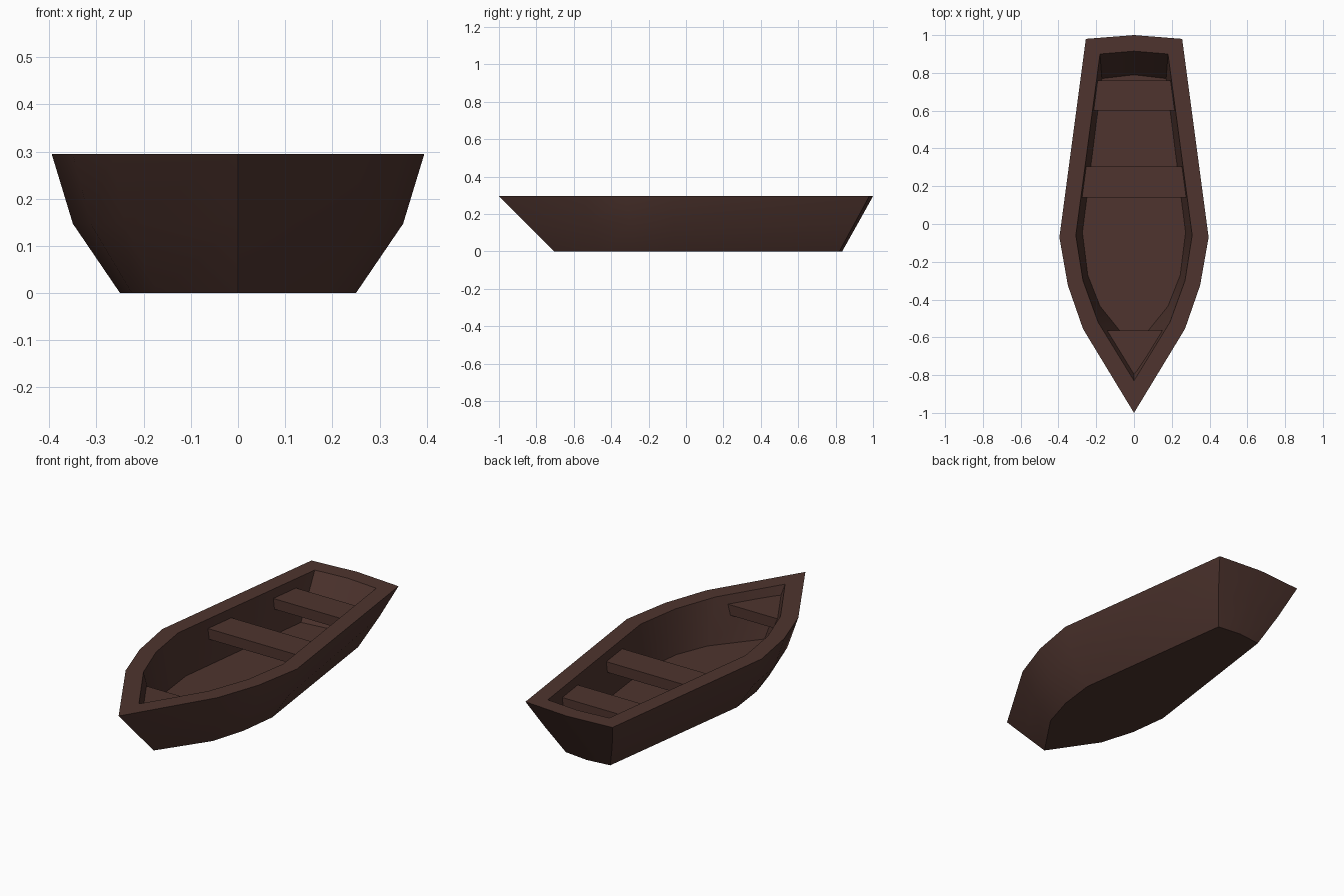
import bpy, bmesh, math

if "Cube" in bpy.data.objects:
    bpy.data.objects.remove(bpy.data.objects["Cube"])

wood = bpy.data.materials.new("dark brown wood")
wood.diffuse_color = (0.0762, 0.0343, 0.0273, 1)
wood.use_nodes = True
wood.node_tree.nodes["Principled BSDF"].inputs["Base Color"].default_value = wood.diffuse_color


def mirrored(half):
    """Half outline from bow to stern, both ends on x = 0 -> closed loop."""
    return half + [(-x, y) for x, y in half[-2:0:-1]]


def loft(name, rings):
    """Closed solid through a list of (outline, z) rings, capped at both ends."""
    bm = bmesh.new()
    loops = [[bm.verts.new((x, y, z)) for x, y in pts] for pts, z in rings]
    n = len(loops[0])
    for a, b in zip(loops, loops[1:]):
        for i in range(n):
            j = (i + 1) % n
            bm.faces.new((a[i], a[j], b[j], b[i]))
    bm.faces.new(loops[0])
    bm.faces.new(loops[-1])
    bmesh.ops.recalc_face_normals(bm, faces=bm.faces)
    me = bpy.data.meshes.new(name)
    bm.to_mesh(me)
    bm.free()
    me.materials.append(wood)
    ob = bpy.data.objects.new(name, me)
    bpy.context.collection.objects.link(ob)
    return ob


# Hull outlines, half of each from bow to stern
bottom = [(0, -0.705), (0.17, -0.455), (0.225, -0.27), (0.25, -0.07), (0.13, 0.82), (0, 0.835)]
top = [(0, -1.0), (0.27, -0.555), (0.35, -0.325), (0.395, -0.07), (0.255, 0.98), (0, 1.0)]
rim = [(0, -0.83), (0.19, -0.52), (0.27, -0.30), (0.308, -0.06), (0.18, 0.90), (0, 0.915)]
floor = [(0, -0.658), (0.18, -0.435), (0.245, -0.27), (0.273, -0.045), (0.17, 0.77), (0, 0.79)]

# The sides bulge outwards at half height
bulge = [0, 0.02, 0.025, 0.0275, 0.005, 0]
middle = [((a[0] + b[0]) / 2 + k, (a[1] + b[1]) / 2) for a, b, k in zip(bottom, top, bulge)]

# Hull: up the outside, over the rim, down the inside to the floor
hull = loft("hull", [(mirrored(bottom), 0), (mirrored(middle), 0.147), (mirrored(top), 0.295),
                     (mirrored(rim), 0.295), (mirrored(floor), 0.07)])
bpy.context.view_layer.objects.active = hull
hull.select_set(True)
bpy.ops.object.shade_smooth_by_angle(angle=math.radians(30))

# Seats: flat planks reaching into the side walls
seats = {
    "middle_seat": [(-0.285, 0.14), (0.285, 0.14), (0.265, 0.305), (-0.265, 0.305)],
    "stern_seat": [(-0.218, 0.60), (0.218, 0.60), (0.198, 0.76), (-0.198, 0.76)],
    "bow_seat": [(-0.158, -0.565), (0.158, -0.565), (0, -0.80)],
}
for name, pts in seats.items():
    loft(name, [(pts, 0.195), (pts, 0.25)])
